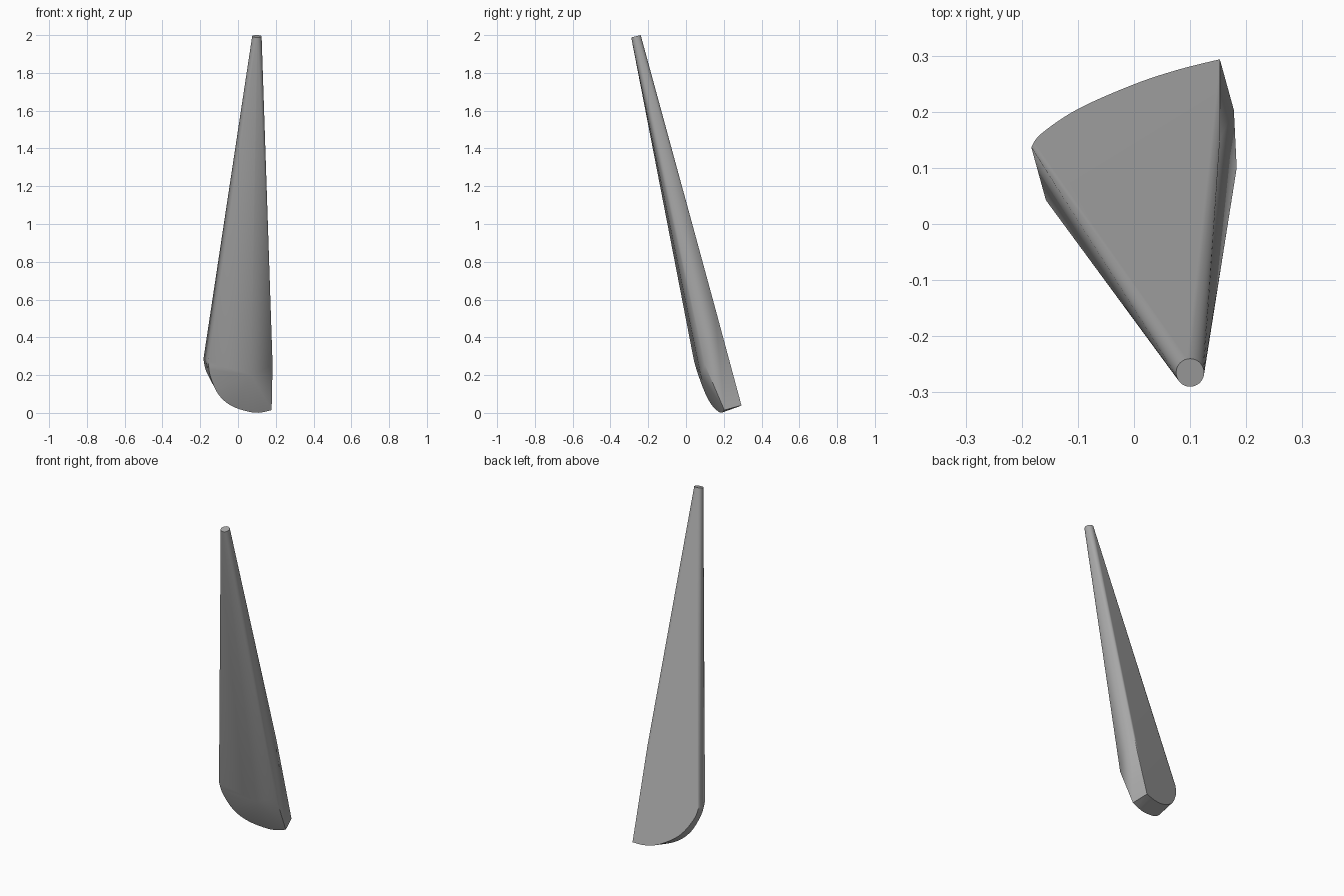
import bpy, bmesh, math

cube = bpy.data.objects.get("Cube")
if cube:
    bpy.data.objects.remove(cube, do_unlink=True)


def plate(x, z, depth=0.0):
    """Point on the flat sloping back, moved forward by depth."""
    return (x, 0.263 + 0.27 * x - 0.27 * z - depth, z)


def arc(points, depth, steps=6):
    """Smooth curve through (x, z) points, laid on the sloping plate."""
    result = []
    padded = [points[0]] + points + [points[-1]]
    for a, b, c, d in zip(padded, padded[1:], padded[2:], padded[3:]):
        for i in range(steps):
            t = i / steps
            x, z = (0.5 * (2 * q + (r - p) * t + (2 * p - 5 * q + 4 * r - s) * t * t
                           + (3 * q - p - 3 * r + s) * t ** 3)
                    for p, q, r, s in zip(a, b, c, d))
            result.append(plate(x, z, depth))
    result.append(plate(*points[-1], depth))
    return result


# Rounded lower end: back and front rims
back_rim = arc([(-0.183, 0.285), (-0.165, 0.212), (-0.1, 0.115),
                (0, 0.052), (0.08, 0.034), (0.153, 0.04)], 0)
front_rim = arc([(-0.157, 0.275), (-0.148, 0.2), (-0.105, 0.1), (-0.03, 0.035),
                 (0.09, 0.001), (0.178, 0.015)], 0.104)

# Small tilted round tip
tip = []
for i in range(32):
    a = math.tau * i / 32
    y = 0.025 * math.sin(a)
    tip.append((0.1 + 0.025 * math.cos(a), -0.265 + y, 1.994 + 0.24 * y))

# Ridge on the front, and corners of the straight edge
corners = [plate(0.07, 0.2, 0.15), (0.183, 0.1, 0.255), plate(0.153, 0.57)]

# Wrap the sections in one tapering solid
bm = bmesh.new()
for co in back_rim + front_rim + tip + corners:
    bm.verts.new(co)
hull = bmesh.ops.convex_hull(bm, input=bm.verts[:])
spare = {g for g in hull["geom_interior"] + hull["geom_unused"]
         if isinstance(g, bmesh.types.BMVert)}
bmesh.ops.delete(bm, geom=list(spare), context="VERTS")
bmesh.ops.dissolve_limit(bm, angle_limit=math.radians(0.5),
                         verts=bm.verts[:], edges=bm.edges[:])
bmesh.ops.recalc_face_normals(bm, faces=bm.faces[:])
mesh = bpy.data.meshes.new("tapered_blade")
bm.to_mesh(mesh)
bm.free()

blade = bpy.data.objects.new("tapered_blade", mesh)
bpy.context.collection.objects.link(blade)

# Plain grey
grey = bpy.data.materials.new("plain_grey")
grey.use_nodes = True
colour = (0.4, 0.4, 0.4, 1)
grey.diffuse_color = colour
grey.node_tree.nodes["Principled BSDF"].inputs["Base Color"].default_value = colour
mesh.materials.append(grey)

bpy.ops.object.select_all(action="DESELECT")
blade.select_set(True)
bpy.context.view_layer.objects.active = blade
bpy.ops.object.shade_smooth_by_angle(angle=math.radians(30))
